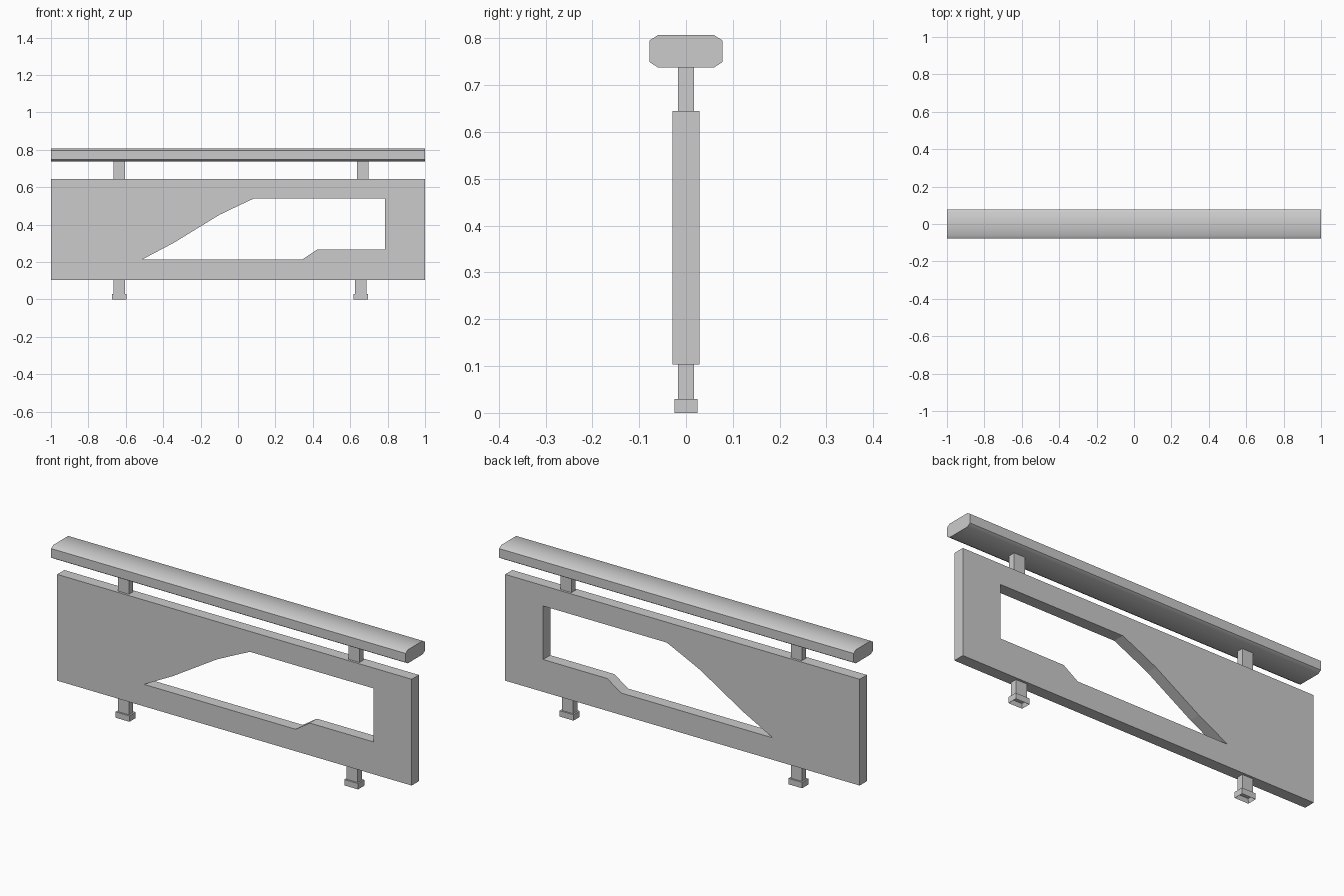
import bpy
import bmesh
import math
from mathutils import Matrix, Vector

old = bpy.data.objects.get("Cube")
if old:
    bpy.data.objects.remove(old, do_unlink=True)

grey = bpy.data.materials.new("light_grey")
grey.use_nodes = True
grey.diffuse_color = (0.6, 0.6, 0.6, 1)
grey.node_tree.nodes["Principled BSDF"].inputs["Base Color"].default_value = (0.6, 0.6, 0.6, 1)


def add_object(name, data):
    obj = bpy.data.objects.new(name, data)
    bpy.context.collection.objects.link(obj)
    data.materials.append(grey)
    return obj


def select_only(obj):
    bpy.ops.object.select_all(action='DESELECT')
    obj.select_set(True)
    bpy.context.view_layer.objects.active = obj


def add_box(name, x0, x1, half_depth, z0, z1, recess=0.0):
    """Box centred on y = 0, optionally with a recess in its underside."""
    bm = bmesh.new()
    bmesh.ops.create_cube(bm, size=1)
    bmesh.ops.scale(bm, vec=(x1 - x0, 2 * half_depth, z1 - z0), verts=bm.verts)
    bmesh.ops.translate(bm, vec=((x0 + x1) / 2, 0, (z0 + z1) / 2), verts=bm.verts)
    if recess:
        bm.normal_update()
        under = [f for f in bm.faces if f.normal.z < -0.9]
        bmesh.ops.inset_individual(bm, faces=under, thickness=0.01)
        bmesh.ops.translate(bm, vec=(0, 0, recess), verts=under[0].verts)
    mesh = bpy.data.meshes.new(name)
    bm.to_mesh(mesh)
    bm.free()
    return add_object(name, mesh)


# Panel: rectangle with a sloping window, extruded as a filled curve
outline = [(-1, 0.103), (1, 0.103), (1, 0.645), (-1, 0.645)]
window = [(-0.51, 0.215), (-0.345, 0.302), (-0.1, 0.452), (0, 0.5), (0.088, 0.541),
          (0.786, 0.541), (0.786, 0.268), (0.425, 0.268), (0.345, 0.215)]
curve = bpy.data.curves.new("panel", 'CURVE')
curve.dimensions = '2D'
curve.fill_mode = 'BOTH'
curve.extrude = 0.029
for loop in (outline, window):
    spline = curve.splines.new('POLY')
    spline.points.add(len(loop) - 1)
    for point, (x, z) in zip(spline.points, loop):
        point.co = (x, z, 0, 1)
    spline.use_cyclic_u = True
    spline.use_smooth = False
panel = add_object("panel", curve)
select_only(panel)
bpy.ops.object.convert(target='MESH')
panel = bpy.context.view_layer.objects.active
panel.data.transform(Matrix.Rotation(math.radians(90), 4, 'X'))
bpy.ops.object.shade_flat()

# Handrail: chamfered profile swept along x
quarter = [(0.078, 0.023), (0.06, 0.0345)]
profile = (quarter + [(-y, z) for y, z in reversed(quarter)]
           + [(-y, -z) for y, z in quarter] + [(y, -z) for y, z in reversed(quarter)])
bm = bmesh.new()
end = bm.faces.new([bm.verts.new((-1, y, z + 0.7725)) for y, z in profile])
swept = bmesh.ops.extrude_face_region(bm, geom=[end], use_keep_orig=True)
bmesh.ops.translate(bm, vec=Vector((2, 0, 0)),
                    verts=[g for g in swept["geom"] if isinstance(g, bmesh.types.BMVert)])
bmesh.ops.recalc_face_normals(bm, faces=bm.faces)
mesh = bpy.data.meshes.new("handrail")
bm.to_mesh(mesh)
bm.free()
rail = add_object("handrail", mesh)
select_only(rail)
bpy.ops.object.shade_smooth_by_angle(angle=math.radians(40))

# Rail posts above the panel, legs and feet below it
for side, post_x, leg_x in (("right", -0.634, -0.634), ("left", 0.666, 0.656)):
    add_box(side + "_rail_post", post_x - 0.031, post_x + 0.031, 0.017, 0.645, 0.738)
    add_box(side + "_leg", leg_x - 0.031, leg_x + 0.031, 0.017, 0.03, 0.103)
    add_box(side + "_foot", leg_x - 0.039, leg_x + 0.039, 0.025, 0, 0.03, recess=0.02)
